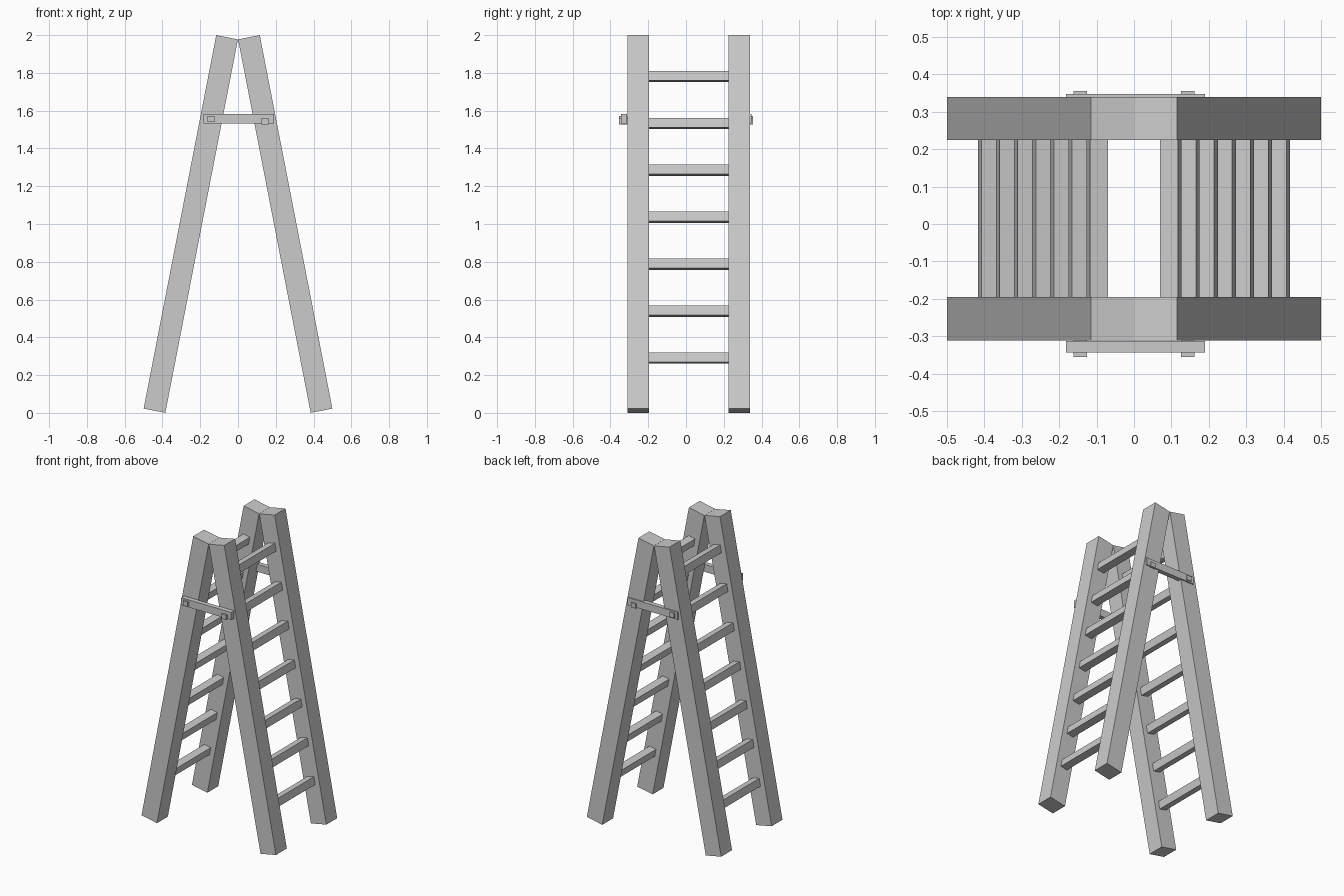
import bpy
import math
from mathutils import Matrix, Vector

cube = bpy.data.objects.get("Cube")
if cube:
    bpy.data.objects.remove(cube, do_unlink=True)

# One flat grey for the whole ladder
grey = bpy.data.materials.new("plain grey")
grey.use_nodes = True
colour = (0.6, 0.6, 0.6, 1)
grey.diffuse_color = colour
grey.node_tree.nodes["Principled BSDF"].inputs["Base Color"].default_value = colour

TILT = math.radians(11)
FRONT_Y, BACK_Y = -0.253, 0.282      # centres of the leg pairs
LEG = 0.115
MID_X = 0.25                         # leg axis at half height


def box(name, centre, size, tilt=0):
    bpy.ops.mesh.primitive_cube_add(size=1, location=centre, rotation=(0, tilt, 0))
    ob = bpy.context.object
    ob.name = name
    ob.data.transform(Matrix.Diagonal(Vector((*size, 1))))
    ob.data.materials.append(grey)
    return ob


for side, label in ((1, "left"), (-1, "right")):
    # Leaning legs that meet at the top
    for y, end in ((FRONT_Y, "front"), (BACK_Y, "back")):
        box(f"{end}_{label}_leg", (side * MID_X, y, 1.0),
            (0.117, LEG, 2.014), -side * TILT)

    # Rungs follow the slope of the legs
    for i in range(7):
        z = 0.29 + i * 0.2485
        x = side * (MID_X - (z - 1) * math.tan(TILT))
        box(f"{label}_rung_{i + 1}", (x, (FRONT_Y + BACK_Y) / 2, z),
            (0.049, BACK_Y - FRONT_Y - LEG + 0.01, 0.051), -side * TILT)

# Spreader bars with square bolts, front and back
for y, bolt_y, end in ((-0.328, -0.33, "front"), (0.332, 0.33, "back")):
    box(f"{end}_spreader_bar", (0.004, y, 1.557), (0.372, 0.031, 0.05))
    for x, z, label in ((0.143, 1.544, "left"), (-0.143, 1.556, "right")):
        box(f"{end}_{label}_bolt", (x, bolt_y, z), (0.036, 0.05, 0.032))
